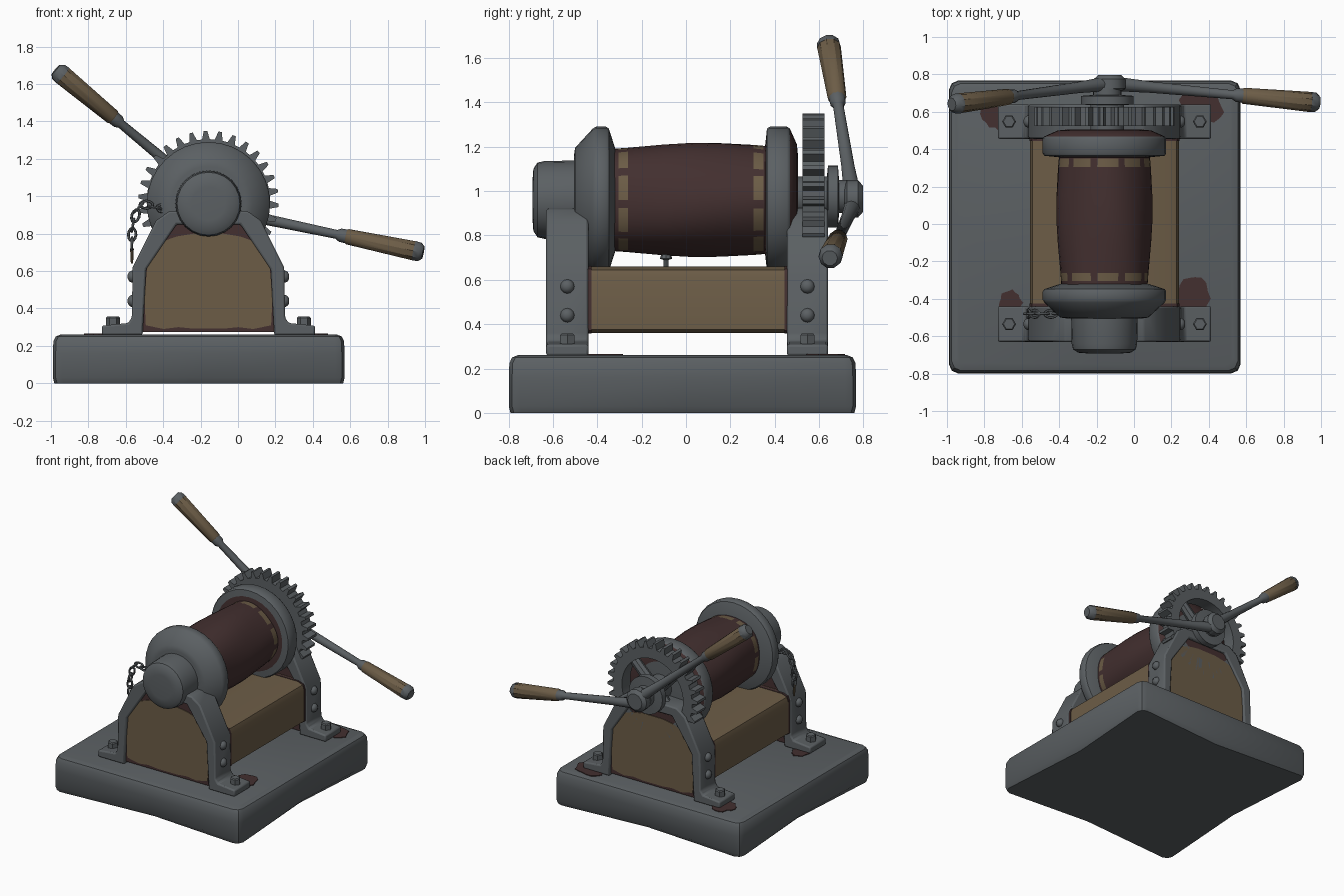
import bpy, bmesh, math, random
from mathutils import Vector, Matrix

if "Cube" in bpy.data.objects:
    bpy.data.objects.remove(bpy.data.objects["Cube"])

random.seed(4)
CX, CZ = -0.158, 0.96          # drum axis


def material(name, rgb):
    m = bpy.data.materials.new(name)
    m.diffuse_color = (*rgb, 1)
    m.use_nodes = True
    m.node_tree.nodes["Principled BSDF"].inputs["Base Color"].default_value = m.diffuse_color
    return m


GREY = material("slate_grey", (0.105, 0.117, 0.125))
BROWN = material("worn_brown", (0.15, 0.108, 0.062))
DARK = material("dark_rust", (0.056, 0.029, 0.029))


def finish(name, bm, mats, bevel=0, angle=35):
    bmesh.ops.recalc_face_normals(bm, faces=bm.faces[:])
    me = bpy.data.meshes.new(name)
    bm.to_mesh(me)
    bm.free()
    ob = bpy.data.objects.new(name, me)
    bpy.context.collection.objects.link(ob)
    for m in mats:
        me.materials.append(m)
    me.shade_smooth()
    me.set_sharp_from_angle(angle=math.radians(angle))
    if bevel:
        b = ob.modifiers.new("bevel", 'BEVEL')
        b.width, b.segments, b.limit_method = bevel, 2, 'ANGLE'
    return ob


def loft(bm, rings, caps=True):
    """Skin a list of closed rings; returns rows of faces."""
    rows = [[bm.verts.new(p) for p in r] for r in rings]
    n, out = len(rows[0]), []
    for a, b in zip(rows, rows[1:]):
        out.append([bm.faces.new((a[i], a[(i + 1) % n], b[(i + 1) % n], b[i])) for i in range(n)])
    if caps:
        bm.faces.new(rows[0])
        bm.faces.new(rows[-1])
    return out


def lathe(name, origin, direction, profile, n=32, mats=(GREY,), rule=None, wobble=0):
    """Profile of (distance, radius) turned about an axis."""
    M = Matrix.Translation(origin) @ Vector(direction).to_track_quat('Z', 'Y').to_matrix().to_4x4()
    bm = bmesh.new()
    rings = []
    for d, r in profile:
        rings.append([])
        for i in range(n):
            a = 2 * math.pi * i / n
            rr = r + wobble * math.sin(4 * a + 5 * d)
            rings[-1].append(M @ Vector((rr * math.cos(a), rr * math.sin(a), d)))
    for j, row in enumerate(loft(bm, rings)):
        for i, f in enumerate(row):
            f.material_index = rule(j, i) if rule else 0
    return finish(name, bm, mats)


def prism(name, pts, y0, y1, mat, bevel=0):
    """Front-view outline (x, z) extruded along y."""
    bm = bmesh.new()
    loft(bm, [[(x, y, z) for x, z in pts] for y in (y0, y1)])
    return finish(name, bm, [mat], bevel)


def mirrored(half):
    return [(CX + u, z) for u, z in half] + [(CX - u, z) for u, z in reversed(half)]


def patch(name, x, y, z, rx, ry, mat=DARK):
    """Thin ragged stain lying flat."""
    bm = bmesh.new()
    pts = []
    for i in range(18):
        a, k = i * math.pi / 9, random.uniform(0.8, 1.15)
        pts.append((x + rx * k * math.cos(a), y + ry * k * math.sin(a)))
    loft(bm, [[(px, py, h) for px, py in pts] for h in (z - 0.002, z + 0.005)])
    finish(name, bm, [mat])


# stone base with worn edges and chipped bottom
def base_ring(z, inset, chip):
    hx, hy, c = 0.78 - inset, 0.783 - inset, 0.05
    pts = []
    for sx, sy in ((1, 1), (-1, 1), (-1, -1), (1, -1)):
        a, b = (sx * hx, sy * (hy - c)), (sx * (hx - c), sy * hy)
        mid = (sx * (hx - c * .3), sy * (hy - c * .3))
        pts += [a, mid, b] if sx * sy > 0 else [b, mid, a]
        if sx * sy > 0:
            pts.append((0.03, sy * (hy - chip)))
        else:
            pts.append((sx * (hx - chip), 0.02))
    return [(x - 0.21, y - 0.016, z) for x, y in pts]


bm = bmesh.new()
loft(bm, [base_ring(0, 0.008, 0.05), base_ring(0.03, 0, 0.03), base_ring(0.16, 0, 0),
          base_ring(0.225, 0.003, 0), base_ring(0.25, 0.015, 0), base_ring(0.26, 0.04, 0.01)])
finish("stone_base", bm, [GREY])
for px, py, rx, ry in ((0.36, 0.63, 0.12, 0.09), (-0.73, 0.59, 0.09, 0.09), (0.31, -0.40, 0.09, 0.12),
                       (-0.66, -0.42, 0.06, 0.07)):
    patch("base_rust", px, py, 0.26, rx, ry)

# two stands: strap frame, rusty panel, painted plate
strap = [(0, 0.85), (0.17, 0.85), (0.333, 0.61), (0.352, 0.258), (0.57, 0.258), (0.57, 0.308), (0.43, 0.322),
         (0.41, 0.35), (0.405, 0.62), (0.28, 0.87), (0.21, 0.92), (0, 0.925)]
panel = [(0.36, 0.275), (0.345, 0.62), (0.18, 0.87)]
paint = [(0.08, 0.292), (0.16, 0.30), (0.24, 0.29), (0.335, 0.31), (0.342, 0.45), (0.328, 0.62), (0.29, 0.69),
         (0.24, 0.76), (0.17, 0.785), (0.08, 0.80)]
for label, y0, y1, s in (("front", -0.63, -0.44, -1), ("rear", 0.455, 0.64, 1)):
    for side in (1, -1):
        prism(label + "_stand_strap", [(CX + side * u, z) for u, z in strap], y0, y1, GREY, 0.01)
        # foot bolt and leg rivets
        ym = (y0 + y1) / 2
        lathe(label + "_foot_bolt", (CX + side * 0.51, ym, 0.305), (0, 0, 1),
              [(0, 0.037), (0.045, 0.037), (0.052, 0.03)], 6)
        for z in (0.44, 0.57):
            lathe(label + "_leg_rivet", (CX + side * 0.40, ym, z), (side, 0, 0),
                  [(0, 0.032), (0.012, 0.032), (0.025, 0.024), (0.032, 0.01)], 12)
    prism(label + "_stand_panel", mirrored(panel), y0 + 0.02, y1 - 0.02, DARK)
    face = (y0 + 0.02) if s < 0 else (y1 - 0.02)
    prism(label + "_panel_paint", mirrored(paint), face - 0.005, face + 0.005, BROWN)

# cross beam with rusty ends
beam = [(0.375, 0.36), (0.398, 0.375), (0.398, 0.61), (0.385, 0.645), (0.345, 0.66)]
prism("cross_beam", mirrored(beam), -0.46, 0.48, BROWN)
rim = [(u + 0.003, z + (0.003 if z > 0.5 else -0.003)) for u, z in beam]
prism("beam_rust_front", mirrored(rim), -0.45, -0.425, DARK)
prism("beam_rust_rear", mirrored(rim), 0.445, 0.465, DARK)

# drum with ragged paint bands, flanges and front bearing hub
lathe("drum", (CX, 0, CZ), (0, 1, 0),
      [(-0.34, 0.236), (-0.305, 0.238), (-0.262, 0.241), (-0.1, 0.252), (0.02, 0.256), (0.15, 0.252),
       (0.305, 0.242), (0.35, 0.238), (0.38, 0.236)], 40, (DARK, BROWN),
      lambda j, i: int(j in (1, 6) and i % 4 != 0), 0.006)
lathe("front_flange", (CX, 0, CZ), (0, 1, 0),
      [(-0.505, 0.20), (-0.50, 0.235), (-0.42, 0.322), (-0.405, 0.33), (-0.36, 0.33), (-0.348, 0.322),
       (-0.32, 0.235)], 32)
lathe("rear_flange", (CX, 0, CZ), (0, 1, 0),
      [(0.355, 0.23), (0.36, 0.275), (0.365, 0.322), (0.378, 0.33), (0.455, 0.33), (0.468, 0.322),
       (0.50, 0.25), (0.505, 0.2)], 32, (GREY, DARK), lambda j, i: int(j in (0, 5, 6)))
lathe("front_hub", (CX, 0, CZ), (0, 1, 0),
      [(-0.692, 0.09), (-0.688, 0.14), (-0.67, 0.168), (-0.64, 0.175), (-0.49, 0.178)], 24)

# ring gear with teeth and spokes
GZ, T = 0.975, 30
bm = bmesh.new()
outer, inner = [], []
for k in range(T):
    for da, r in ((0, 0.33), (0.4, 0.33), (0.58, 0.375), (0.82, 0.375)):
        a = 2 * math.pi * (k + da) / T
        for ring, rad in ((outer, r), (inner, 0.255)):
            ring.append((CX + rad * math.cos(a), GZ + rad * math.sin(a)))
loft(bm, [[(x, y, z) for x, z in ring] for ring, y in
          ((inner, 0.525), (outer, 0.525), (outer, 0.625), (inner, 0.625), (inner, 0.525))], caps=False)
bmesh.ops.remove_doubles(bm, verts=bm.verts[:], dist=0.0001)
finish("ring_gear", bm, [GREY], angle=25)
for k in range(4):
    a = math.pi / 4 + k * math.pi / 2
    d = Vector((math.cos(a), 0, math.sin(a)))
    lathe("gear_spoke", Vector((CX, 0.575, GZ)) + d * 0.05, d, [(0, 0.04), (0.22, 0.035)], 8)

# axle and crank hub
lathe("rear_axle", (CX + 0.015, 0, 0.975), (0, 1, 0),
      [(0.46, 0.09), (0.635, 0.09), (0.64, 0.14), (0.685, 0.14), (0.69, 0.075), (0.73, 0.075)], 24)
lathe("crank_hub", (-0.13, 0, 0.965), (0, 1, 0),
      [(0.715, 0.07), (0.725, 0.085), (0.775, 0.085), (0.797, 0.06)], 12)

# two crank arms with wooden grips
for label, p, q in (("left", (-0.13, 0.752, 0.975), (-0.975, 0.64, 1.677)),
                    ("right", (-0.13, 0.752, 0.935), (0.99, 0.648, 0.698))):
    v = Vector(q) - Vector(p)
    L = v.length
    g = L * 0.63
    lathe(label + "_crank_arm", p, v, [(0, 0.04), (L * 0.2, 0.03), (g - 0.05, 0.024), (g - 0.03, 0.036),
                                      (g + 0.02, 0.038)], 12)
    lathe(label + "_grip", p, v, [(g, 0.036), (g + 0.01, 0.043), (L - 0.05, 0.054), (L - 0.04, 0.052)], 10, (BROWN,))
    lathe(label + "_grip_cap", p, v, [(L - 0.05, 0.055), (L - 0.02, 0.052), (L, 0.035)], 10)

# hanging chain on the front left
path = [(-0.40, 0.935), (-0.445, 0.94), (-0.49, 0.955), (-0.53, 0.94), (-0.548, 0.895), (-0.562, 0.845),
        (-0.566, 0.795), (-0.567, 0.745)]
for i, (x, z) in enumerate(path):
    x2, z2 = path[min(i + 1, len(path) - 1)]
    x1, z1 = path[max(i - 1, 0)]
    d = Vector((x2 - x1, 0, z2 - z1)).normalized()
    side = Vector((0, 1, 0)) if i % 2 else d.cross(Vector((0, 1, 0)))
    nrm = d.cross(side)
    rings = []
    for k in range(12):
        a = k * math.pi / 6
        out = d * math.cos(a) * 0.034 + side * math.sin(a) * 0.02
        c = Vector((x, -0.48, z)) + out
        o = out.normalized()
        rings.append([c + 0.008 * (o * math.cos(b) + nrm * math.sin(b))
                      for b in (j * math.pi / 3 for j in range(6))])
    bm = bmesh.new()
    loft(bm, rings + [rings[0]], caps=False)
    bmesh.ops.remove_doubles(bm, verts=bm.verts[:], dist=0.0001)
    finish("chain_link", bm, [GREY])
lathe("chain_pin", (-0.567, -0.48, 0.72), (0, 0, -1), [(0, 0.01), (0.08, 0.006)], 8, (BROWN,))

# small catch under the drum
lathe("drum_catch", (CX, -0.09, 0.65), (0, 0, 1), [(0, 0.012), (0.04, 0.012), (0.045, 0.028), (0.07, 0.02)], 8)
